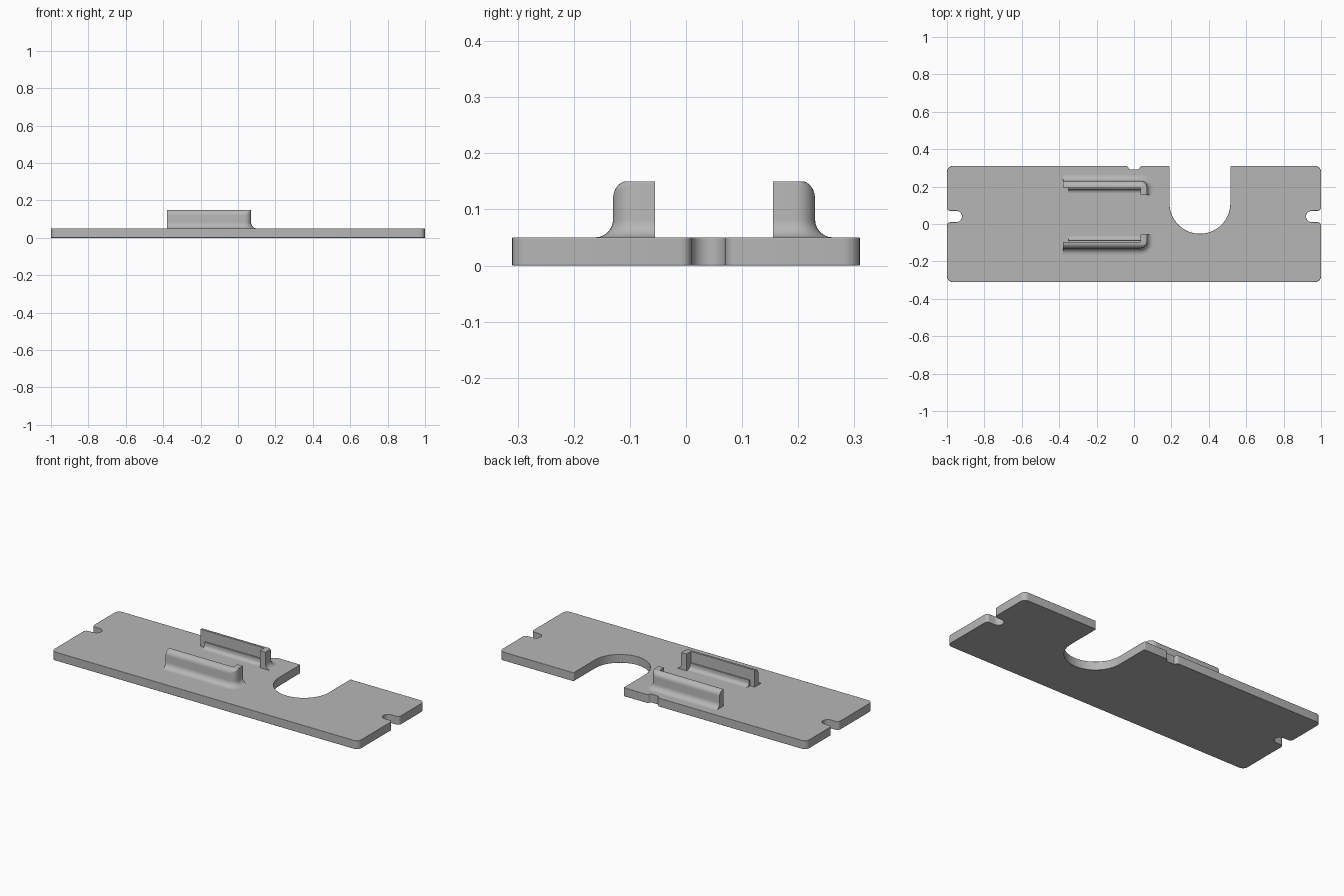
import bpy, bmesh
from math import sin, cos, pi
from mathutils import Vector

cube = bpy.data.objects.get("Cube")
if cube:
    bpy.data.objects.remove(cube)

GREY = (0.47, 0.47, 0.47, 1)
mat = bpy.data.materials.new("plain grey")
mat.use_nodes = True
mat.diffuse_color = GREY
mat.node_tree.nodes["Principled BSDF"].inputs["Base Color"].default_value = GREY

TOP = 0.05       # upper face of the plate
MID_Y = 0.05     # mirror line between the two rails


def finish(bm, name):
    bmesh.ops.recalc_face_normals(bm, faces=bm.faces)
    mesh = bpy.data.meshes.new(name)
    bm.to_mesh(mesh)
    bm.free()
    obj = bpy.data.objects.new(name, mesh)
    bpy.context.collection.objects.link(obj)
    mesh.materials.append(mat)
    bpy.ops.object.select_all(action='DESELECT')
    bpy.context.view_layer.objects.active = obj
    obj.select_set(True)
    bpy.ops.object.shade_smooth_by_angle(angle=0.6)
    return obj


def rounded(corners):
    """Outline with every right-angled corner (x, y, radius) rounded."""
    pts = []
    for i, (x, y, r) in enumerate(corners):
        p = Vector((x, y))
        a = (Vector(corners[i - 1][:2]) - p).normalized()
        b = (Vector(corners[(i + 1) % len(corners)][:2]) - p).normalized()
        n = 16 if r > 0.1 else 6
        for k in range(n + 1):
            t = pi / 2 * k / n
            pts.append(p + r * (a + b - b * cos(t) - a * sin(t)))
    return pts


def loft(rings, name):
    """Skin a row of equal closed rings and cap both ends."""
    bm = bmesh.new()
    rows = [[bm.verts.new(p) for p in ring] for ring in rings]
    for r0, r1 in zip(rows, rows[1:]):
        for i in range(len(r0)):
            j = (i + 1) % len(r0)
            bm.faces.new((r0[i], r0[j], r1[j], r1[i]))
    bm.faces.new(rows[0])
    bm.faces.new(rows[-1])
    return finish(bm, name)


# Plate: rounded outline with end slots, a U-shaped cutout and a small notch
W, D, R = 1.0, 0.31, 0.03


def end_slot(s):
    slot = [(s * W, 0.01, 0.02), (s * 0.92, 0.01, 0.0299),
            (s * 0.92, 0.07, 0.0299), (s * W, 0.07, 0.02)]
    return slot if s > 0 else slot[::-1]


outline = rounded(
    [(-W, -D, R), (W, -D, R)] + end_slot(1) + [(W, D, R)]
    + [(0.515, D, 0.006), (0.515, -0.052, 0.1624),
       (0.19, -0.052, 0.1624), (0.19, D, 0.006)]
    + [(0.035, D, 0.008), (0.025, D - 0.018, 0.001),
       (-0.025, D - 0.018, 0.001), (-0.035, D, 0.008)]
    + [(-W, D, R)] + end_slot(-1))
bm = bmesh.new()
base = bm.faces.new([bm.verts.new((p.x, p.y, 0)) for p in outline])
up = bmesh.ops.extrude_face_region(bm, geom=[base])["geom"]
bmesh.ops.translate(bm, vec=(0, 0, TOP),
                    verts=[g for g in up if isinstance(g, bmesh.types.BMVert)])
plate = finish(bm, "plate")
bevel = plate.modifiers.new("soft_rim", 'BEVEL')
bevel.width = 0.004
bevel.segments = 2
bevel.limit_method = 'ANGLE'
bevel.angle_limit = 1.2

# Rails: a wall profile swept along an L, ending in a hook
THICK, CURVE, HEIGHT, FLARE = 0.035, 0.036, 0.15, 0.032


def section(round_top):
    """Wall profile as (outward offset, z); flared foot and rounded top."""
    pts = [(-THICK, 0.04), (FLARE, 0.04)]
    for k in range(7):
        t = pi / 2 * k / 6
        pts.append((FLARE * (1 - sin(t)), TOP + FLARE * (1 - cos(t))))
    for k in range(7):
        t = pi / 2 * k / 6
        pts.append((-round_top * (1 - cos(t)), HEIGHT - round_top * (1 - sin(t))))
    return pts + [(-THICK, HEIGHT)]


def rail(side, name):
    outer, end, tip = 0.18, 0.07, 0.105
    stations = [(-0.38, outer, 0, 1, 0.03)]
    for k in range(9):
        t = pi / 2 * k / 8
        stations.append((end - CURVE + CURVE * sin(t), outer - CURVE + CURVE * cos(t),
                         sin(t), cos(t), 0.03 - 0.027 * k / 8))
    stations.append((end, tip, 1, 0, 0.003))
    loft([[(x + nx * d, MID_Y + side * (v + nv * d), z) for d, z in section(r)]
          for x, v, nx, nv, r in stations], name)


def ledge(side, name):
    """Low step with a curved foot on the inner face of a rail."""
    prof = [(0.15, 0.04), (0.115, 0.04)]
    for k in range(6):
        t = pi / 2 * k / 5
        prof.append((0.115 + 0.022 * sin(t), TOP + 0.022 * (1 - cos(t))))
    prof += [(0.137, 0.085), (0.15, 0.085)]
    loft([[(x, MID_Y + side * v, z) for v, z in prof] for x in (-0.35, 0.04)], name)


for side, label in ((1, "back"), (-1, "front")):
    rail(side, label + "_rail")
    ledge(side, label + "_rail_ledge")
